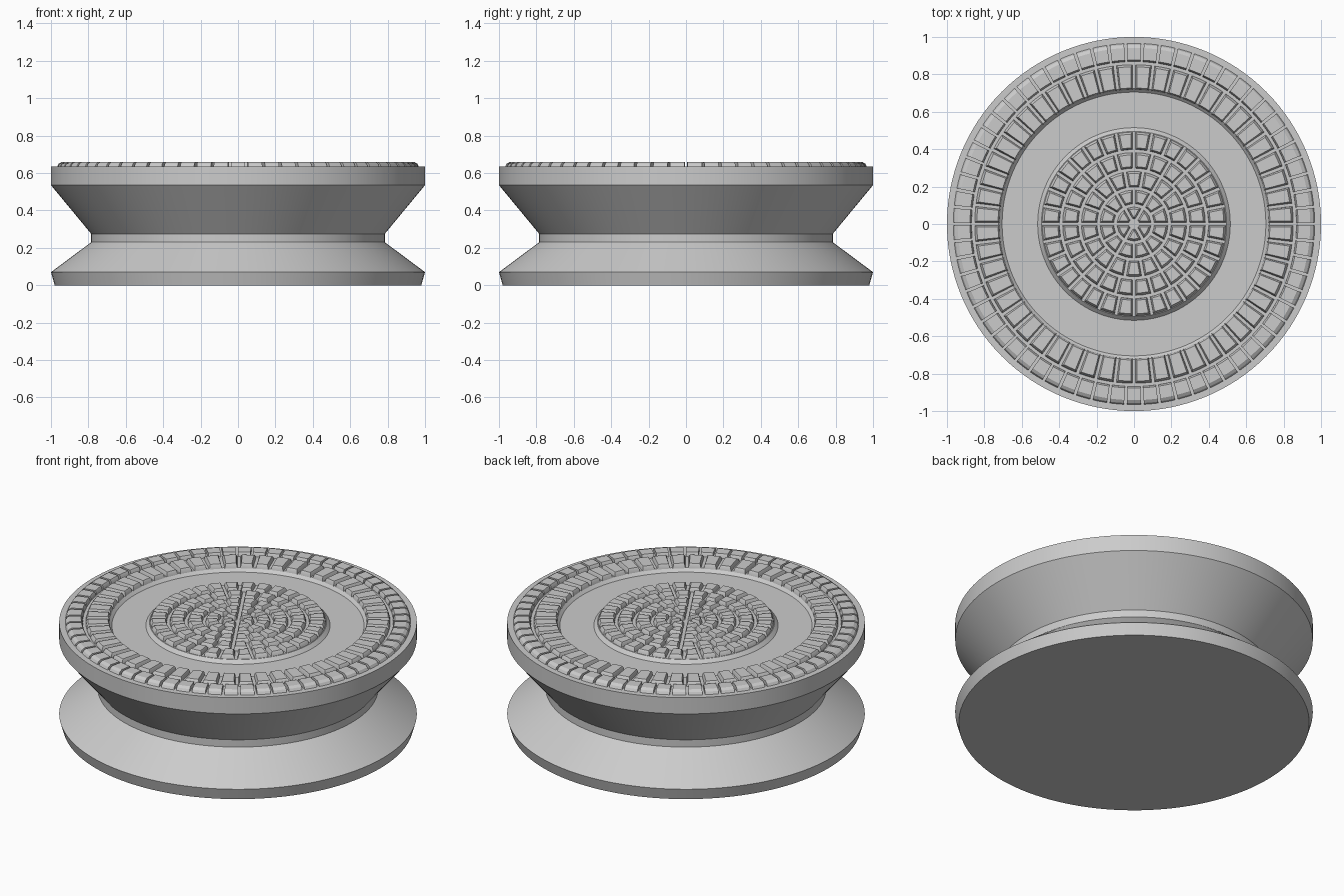
import bpy, bmesh
from math import cos, sin, pi, radians

cube = bpy.data.objects.get("Cube")
if cube:
    bpy.data.objects.remove(cube, do_unlink=True)

grey = bpy.data.materials.new("plain grey")
grey.use_nodes = True
grey.diffuse_color = (0.6, 0.6, 0.6, 1)
grey.node_tree.nodes["Principled BSDF"].inputs["Base Color"].default_value = (0.6, 0.6, 0.6, 1)

DECK, CREST, CHANNEL = 0.635, 0.66, 0.615


def finish(bm, name, angle):
    bmesh.ops.recalc_face_normals(bm, faces=bm.faces)
    mesh = bpy.data.meshes.new(name)
    bm.to_mesh(mesh)
    bm.free()
    mesh.materials.append(grey)
    ob = bpy.data.objects.new(name, mesh)
    bpy.context.collection.objects.link(ob)
    bpy.ops.object.select_all(action="DESELECT")
    ob.select_set(True)
    bpy.context.view_layer.objects.active = ob
    bpy.ops.object.shade_smooth_by_angle(angle=radians(angle))
    return ob


def lathe(name, profile, segments=128):
    """Spin a radius/height profile around z and cap both ends."""
    bm = bmesh.new()
    rings = [[bm.verts.new((r * cos(2 * pi * i / segments), r * sin(2 * pi * i / segments), z))
              for i in range(segments)] for r, z in profile]
    for low, high in zip(rings, rings[1:]):
        for i in range(segments):
            j = (i + 1) % segments
            bm.faces.new((low[i], low[j], high[j], high[i]))
    bm.faces.new(rings[0])
    bm.faces.new(rings[-1])
    return finish(bm, name, 15)


def tile_row(name, inner, outer, count, outer_slope=0.012):
    """A ring of raised wedge-shaped tiles with sloping, rounded walls."""
    bm = bmesh.new()
    half_gap = 0.008
    # Each layer is a share of the wall inset and a height
    layers = ((0, DECK - 0.002), (0.35, DECK + 0.015), (1, CREST))
    for k in range(count):
        mid = 2 * pi * (k + 0.5) / count
        loops = []
        for share, z in layers:
            side = half_gap + 0.009 * share
            r0 = inner + half_gap + 0.009 * share
            r1 = outer - half_gap - outer_slope * share
            loop = []
            for r, steps in ((r0, (-1, 0, 1)), (r1, (1, 0, -1))):
                spread = max(pi / count - side / r, 0.04)
                for s in steps:
                    a = mid + s * spread
                    loop.append(bm.verts.new((r * cos(a), r * sin(a), z)))
            loops.append(loop)
        for low, high in zip(loops, loops[1:]):
            for i in range(6):
                j = (i + 1) % 6
                bm.faces.new((low[i], low[j], high[j], high[i]))
        bm.faces.new(loops[-1])
        bm.faces.new(loops[0])
    return finish(bm, name, 25)


# Waisted body with a sunken channel around the top
lathe("waisted_body", [
    (0.98, 0), (1.0, 0.07), (0.785, 0.23), (0.785, 0.275), (1.0, 0.535), (1.0, DECK),
    (0.725, DECK), (0.705, CHANNEL), (0.515, CHANNEL), (0.495, DECK)])

# Outer band of tiles
tile_row("outer_band_inner_tiles", 0.71, 0.86, 52)
tile_row("outer_band_outer_tiles", 0.86, 0.975, 66, 0.025)

# Central disc of tiles, one row per ring
for n, (inner, outer, count) in enumerate((
        (0.02, 0.1, 6), (0.1, 0.19, 12), (0.19, 0.29, 18), (0.29, 0.39, 24), (0.39, 0.5, 32))):
    tile_row(f"centre_tiles_{n + 1}", inner, outer, count)
